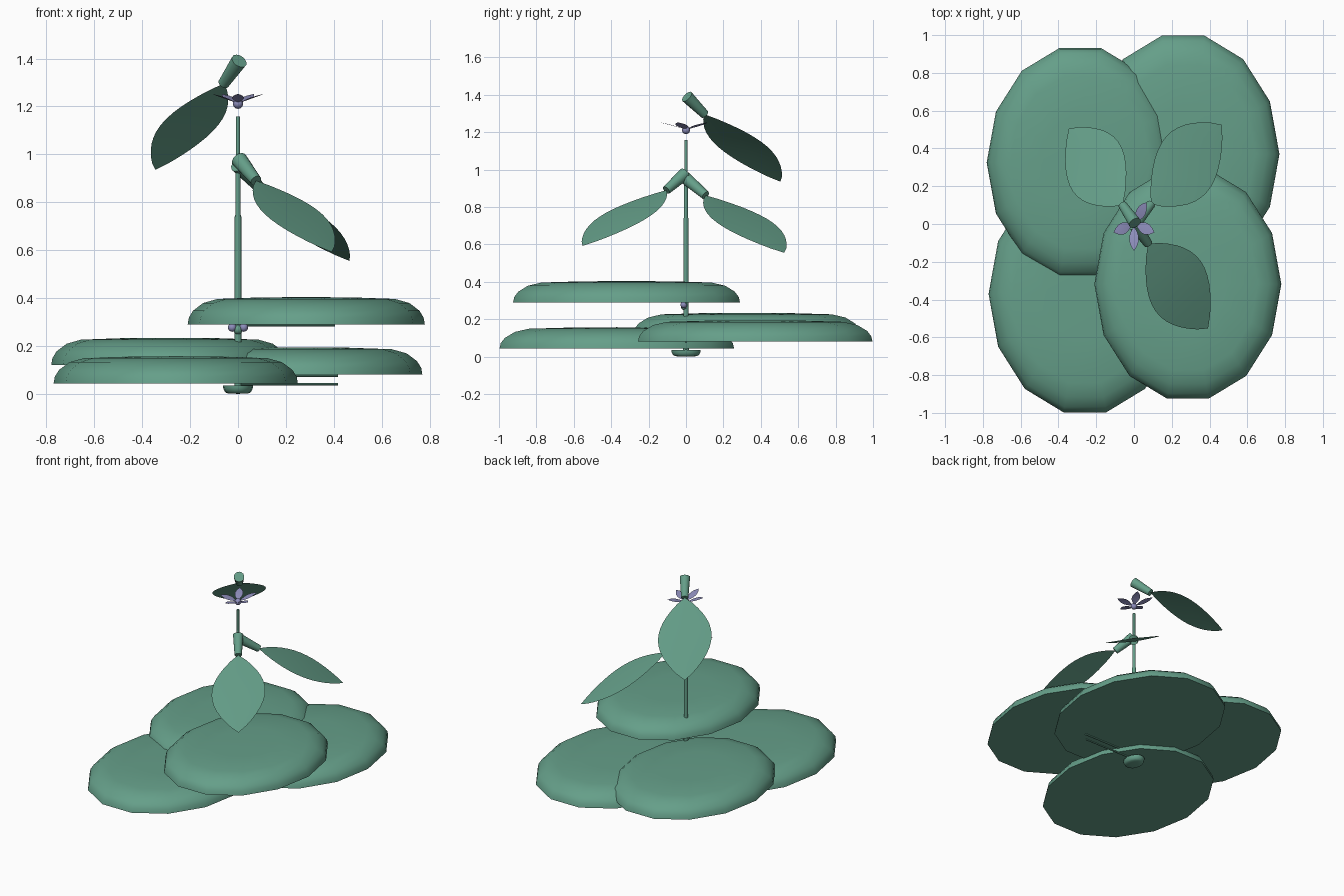
import bpy, bmesh, math
from mathutils import Vector, Matrix

if "Cube" in bpy.data.objects:
    bpy.data.objects.remove(bpy.data.objects["Cube"])


def material(name, rgb):
    m = bpy.data.materials.new(name)
    m.diffuse_color = (*rgb, 1.0)
    m.use_nodes = True
    m.node_tree.nodes["Principled BSDF"].inputs["Base Color"].default_value = m.diffuse_color
    return m


GREEN = material("leaf green", (0.13, 0.345, 0.25))
LILAC = material("petal lilac", (0.27, 0.27, 0.50))
STRETCH = 1.25  # the plant is longer in y than in x


def finish(name, bm, mat):
    bmesh.ops.recalc_face_normals(bm, faces=bm.faces)
    me = bpy.data.meshes.new(name)
    bm.to_mesh(me)
    bm.free()
    me.materials.append(mat)
    ob = bpy.data.objects.new(name, me)
    bpy.context.collection.objects.link(ob)
    bpy.ops.object.select_all(action='DESELECT')
    ob.select_set(True)
    bpy.context.view_layer.objects.active = ob
    bpy.ops.object.shade_smooth_by_angle(angle=math.radians(40))
    return ob


def dome(name, x, y, z, rx, ry, h, mat=GREEN, sides=14):
    """Flat-bottomed oval dome with a rounded rim."""
    profile = [(1, 0), (0.99, 0.25), (0.955, 0.50), (0.87, 0.78), (0.75, 0.93), (0.4, 0.985)]
    bm = bmesh.new()
    rings = []
    for r, t in profile:
        rings.append([bm.verts.new((x + rx * r * math.cos(2 * math.pi * i / sides),
                                    y + ry * r * math.sin(2 * math.pi * i / sides),
                                    z + h * t)) for i in range(sides)])
    for a, b in zip(rings, rings[1:]):
        for i in range(sides):
            j = (i + 1) % sides
            bm.faces.new((a[i], a[j], b[j], b[i]))
    top = bm.verts.new((x, y, z + h))
    for i in range(sides):
        bm.faces.new((rings[-1][i], rings[-1][(i + 1) % sides], top))
    bm.faces.new(rings[0])
    return finish(name, bm, mat)


def rod(name, p, q, r1, r2, sides=12, mat=GREEN):
    """Tapered cylinder from p to q."""
    p, q = Vector(p), Vector(q)
    bm = bmesh.new()
    rot = (q - p).to_track_quat('Z', 'Y').to_matrix().to_4x4()
    bmesh.ops.create_cone(bm, cap_ends=True, segments=sides, radius1=r1, radius2=r2,
                          depth=(q - p).length, matrix=Matrix.Translation((p + q) / 2) @ rot)
    return finish(name, bm, mat)


def ball(name, c, r, mat):
    bm = bmesh.new()
    bmesh.ops.create_uvsphere(bm, u_segments=12, v_segments=8, radius=r,
                              matrix=Matrix.Translation(c))
    return finish(name, bm, mat)


def blade(name, base, tip, half_width, bulge, mat, steps=14, power=0.85):
    """Thin lens-shaped sheet, level across, gently arched along its length."""
    base, tip = Vector(base), Vector(tip)
    d = tip - base
    side = Vector((-d.y / STRETCH, d.x * STRETCH, 0))
    side *= half_width / math.hypot(side.x, side.y / STRETCH)
    bm = bmesh.new()
    rows = []
    for i in range(steps + 1):
        t = i / steps
        s = math.sin(math.pi * t)
        w = max(s, 0.0) ** power
        mid = base + d * t + Vector((0, 0, bulge * s))
        if i in (0, steps):
            rows.append([bm.verts.new(mid)])
        else:
            drop = Vector((0, 0, -bulge * 0.5 * w))
            rows.append([bm.verts.new(mid - side * w + drop), bm.verts.new(mid),
                         bm.verts.new(mid + side * w + drop)])
    for a, b in zip(rows, rows[1:]):
        if len(a) == 1:
            bm.faces.new((a[0], b[0], b[1]))
            bm.faces.new((a[0], b[1], b[2]))
        elif len(b) == 1:
            bm.faces.new((a[0], b[0], a[1]))
            bm.faces.new((a[1], b[0], a[2]))
        else:
            bm.faces.new((a[0], b[0], b[1], a[1]))
            bm.faces.new((a[1], b[1], b[2], a[2]))
    return finish(name, bm, mat)


# Floating pads, each with a thin stalk below it
pads = [("front_left", -0.26, -0.37, 0.043, 0.51, 0.643),
        ("back_right", 0.26, 0.37, 0.08, 0.51, 0.643),
        ("back_left", -0.285, 0.325, 0.12, 0.495, 0.622),
        ("front_right", 0.285, -0.318, 0.29, 0.495, 0.622)]
for tag, x, y, z, rx, ry in pads:
    dome("pad_" + tag, x, y, z, rx, ry, 0.114)
    rod("pad_stalk_" + tag, (0, 0, z - 0.003), (rx * 0.82, 0, z - 0.003), 0.006, 0.006, 8)

# Root disc, rounded side down
dome("root_disc", 0, 0, 0.035, 0.0625, 0.08, -0.035)

# Stem in tapering sections
levels = [(0.02, 0.015), (0.48, 0.0145), (0.74, 0.0115), (0.93, 0.009), (1.157, 0.009)]
for i, ((z0, r0), (z1, r1)) in enumerate(zip(levels, levels[1:])):
    rod(f"stem_section_{i + 1}", (0, 0, z0), (0, 0, z1), r0, r0 * 0.95)

# Drooping leaves with their sheaths: sheath top, leaf base, leaf tip
leaves = [("upper", (0.005, 0.005, 1.39), (-0.06, 0.10, 1.295), (-0.345, 0.505, 0.935)),
          ("front", (0.005, -0.005, 0.978), (0.075, -0.105, 0.89), (0.392, -0.553, 0.592)),
          ("back", (0.0, -0.005, 0.957), (0.09, 0.105, 0.862), (0.465, 0.525, 0.555))]
for tag, start, base, tip in leaves:
    rod("sheath_" + tag, start, base, 0.034, 0.024, 14)
    blade("leaf_" + tag, base, tip, 0.16, 0.015, GREEN)

# Open flower above the stem
ball("flower_heart", (0, 0, 1.212), 0.022, LILAC)
for i in range(5):
    a = math.radians(54 + 72 * i)
    c, s = math.cos(a), math.sin(a) * STRETCH
    blade(f"flower_petal_{i + 1}", (0.012 * c, 0.012 * s, 1.217),
          (0.113 * c, 0.113 * s, 1.252), 0.025, 0.004, LILAC, 8)

# Closed bud under the highest pad
ball("bud_heart", (0, -0.008, 0.268), 0.02, GREEN)
for side in (-1, 1):
    ball("bud_petal_" + ("left" if side < 0 else "right"), (side * 0.024, -0.012, 0.277), 0.018, LILAC)
